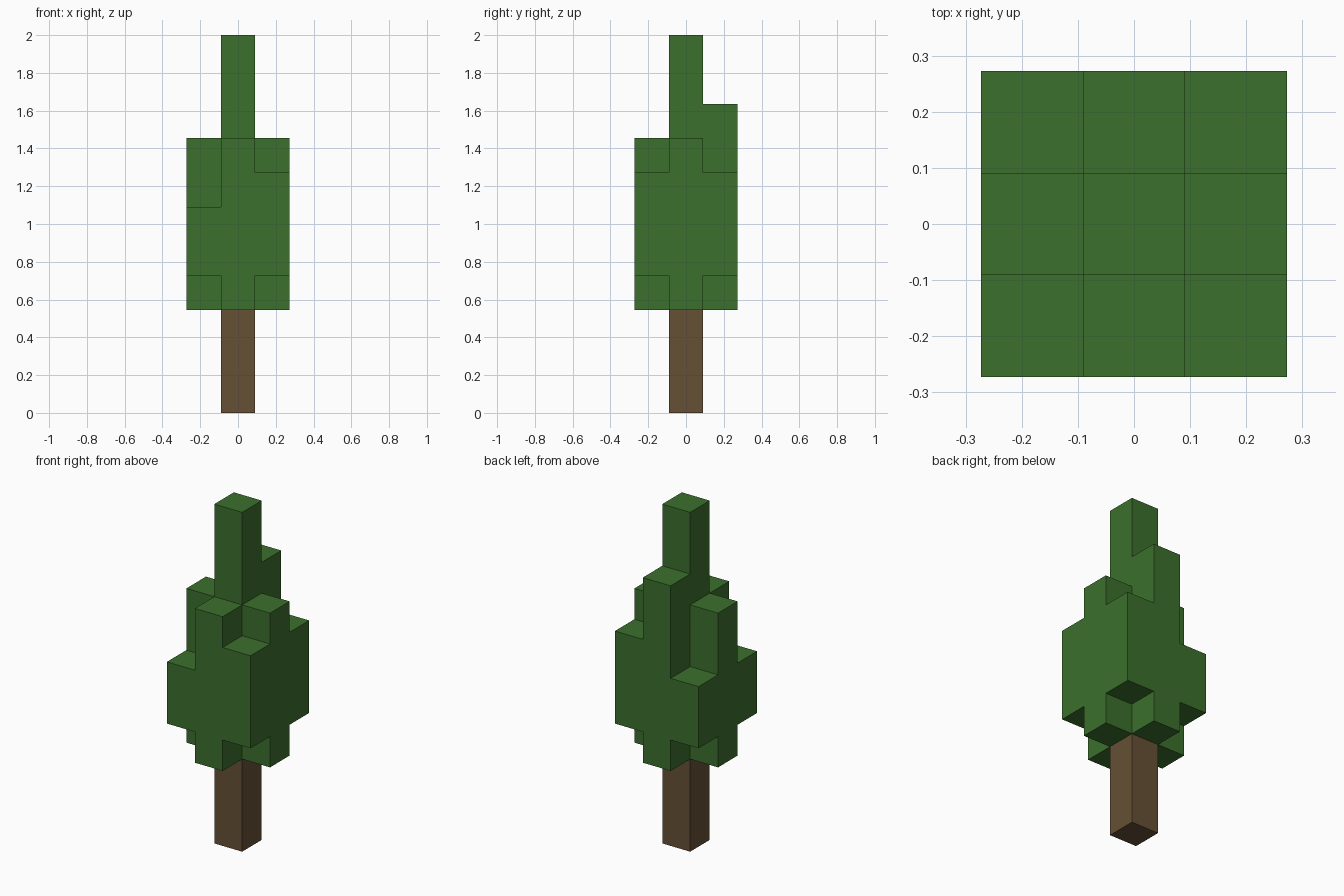
import bpy
import bmesh
import math
from mathutils import Vector

default = bpy.data.objects.get("Cube")
if default:
    bpy.data.objects.remove(default, do_unlink=True)

U = 2 / 11  # size of one block


def make_material(name, rgb):
    mat = bpy.data.materials.new(name)
    mat.use_nodes = True
    mat.diffuse_color = (*rgb, 1)
    mat.node_tree.nodes["Principled BSDF"].inputs["Base Color"].default_value = (*rgb, 1)
    return mat


def build_blocks(name, blocks, hidden_by, mat):
    """Skin a set of grid blocks, leaving out faces against other blocks."""
    bm = bmesh.new()
    for block in blocks:
        centre = Vector(block)
        for axis in range(3):
            for sign in (-1, 1):
                n = Vector((0, 0, 0))
                n[axis] = sign
                if tuple(int(c) for c in centre + n) in hidden_by:
                    continue
                a = Vector((0, 0, 0))
                a[(axis + 1) % 3] = 1
                b = n.cross(a)
                middle = centre + n / 2 + Vector((0, 0, 0.5))
                corners = ((-1, -1), (1, -1), (1, 1), (-1, 1))
                bm.faces.new([bm.verts.new((middle + (a * i + b * j) / 2) * U)
                              for i, j in corners])
    # Join the skin and merge flat neighbours into whole faces
    bmesh.ops.remove_doubles(bm, verts=bm.verts, dist=0.001)
    bmesh.ops.dissolve_limit(bm, angle_limit=math.radians(1),
                             verts=bm.verts, edges=bm.edges)
    mesh = bpy.data.meshes.new(name)
    bm.to_mesh(mesh)
    bm.free()
    mesh.materials.append(mat)
    obj = bpy.data.objects.new(name, mesh)
    bpy.context.collection.objects.link(obj)


# Foliage columns: (x, y) -> bottom and top, in blocks
columns = {
    (0, 0): (3, 11),
    (0, -1): (3, 8), (0, 1): (3, 9), (-1, 0): (3, 8), (1, 0): (3, 8),
    (-1, -1): (4, 6), (-1, 1): (4, 6), (1, -1): (4, 7), (1, 1): (4, 7),
}
foliage = {(x, y, z) for (x, y), (low, high) in columns.items()
           for z in range(low, high)}
trunk = {(0, 0, z) for z in range(3)}

build_blocks("trunk", trunk, trunk | foliage, make_material("bark brown", (0.130, 0.082, 0.036)))
build_blocks("foliage", foliage, trunk | foliage, make_material("leaf green", (0.045, 0.162, 0.026)))
